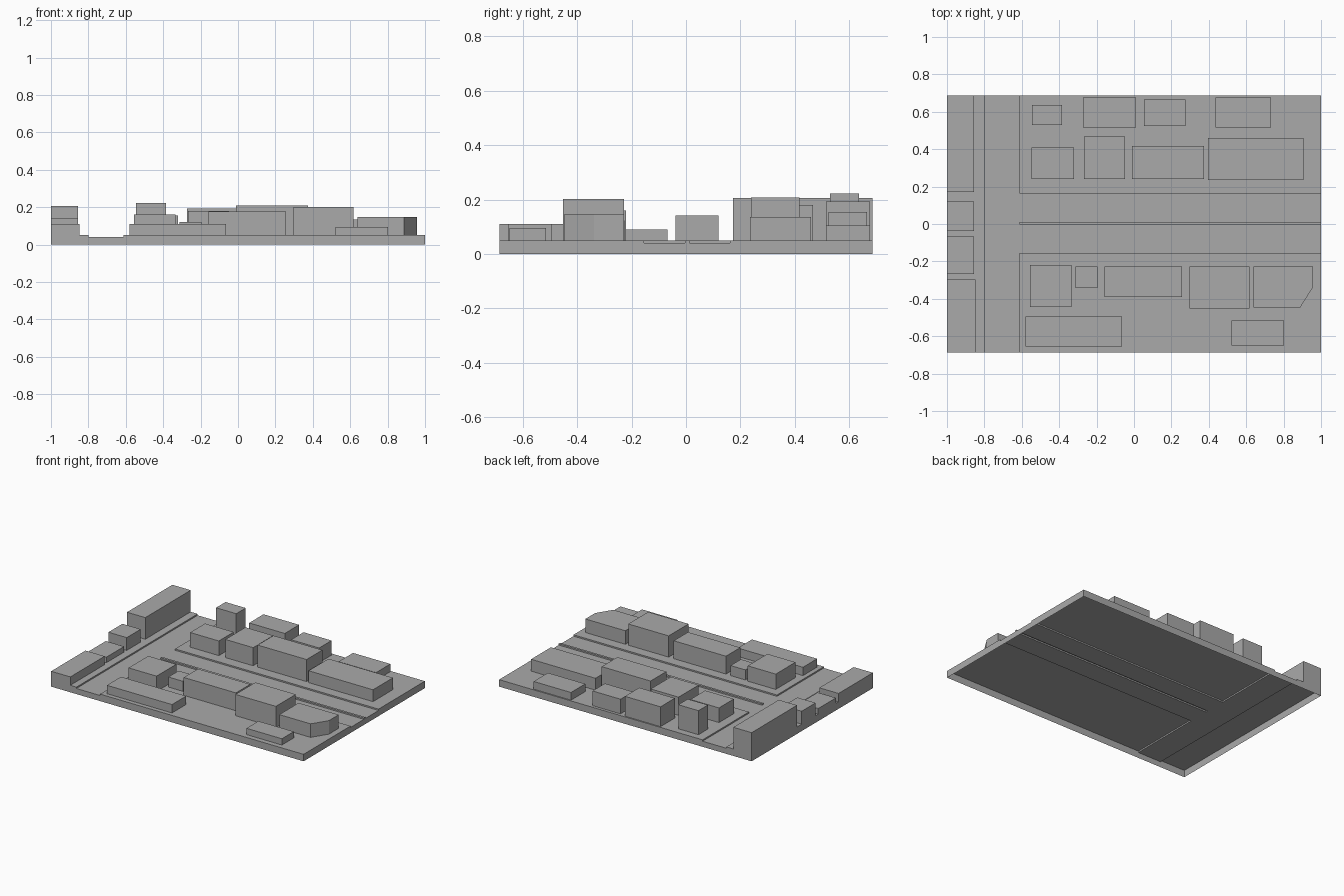
import bpy
import bmesh

default_cube = bpy.data.objects.get("Cube")
if default_cube:
    bpy.data.objects.remove(default_cube, do_unlink=True)

GROUND, ROAD = 0.05, 0.04

# One plain colour for the whole model
grey = bpy.data.materials.new("plain grey")
grey.use_nodes = True
colour = (0.4, 0.4, 0.4, 1)
grey.diffuse_color = colour
grey.node_tree.nodes["Principled BSDF"].inputs["Base Color"].default_value = colour


def finish(name, bm):
    """Turn a bmesh into a named, flat-shaded object."""
    bmesh.ops.remove_doubles(bm, verts=bm.verts, dist=0.0001)
    mesh = bpy.data.meshes.new(name)
    bm.to_mesh(mesh)
    bm.free()
    mesh.materials.append(grey)
    obj = bpy.data.objects.new(name, mesh)
    bpy.context.scene.collection.objects.link(obj)
    return obj


def quad(bm, *corners):
    bm.faces.new([bm.verts.new(corner) for corner in corners])


def prism(name, outline, top):
    """Raise a counter-clockwise footprint from the ground to a flat roof."""
    bm = bmesh.new()
    bm.faces.new([bm.verts.new((x, y, top)) for x, y in outline])
    for (ax, ay), (bx, by) in zip(outline, outline[1:] + outline[:1]):
        quad(bm, (ax, ay, GROUND), (bx, by, GROUND), (bx, by, top), (ax, ay, top))
    return finish(name, bm)


def block(name, left, right, front, back, top):
    outline = [(left, front), (right, front), (right, back), (left, back)]
    return prism(name, outline, top)


# Ground shell: raised pavements, sunken roads, a thin median, open underneath
xs = [-1, -0.8, -0.612, 1]
ys = [-0.686, -0.155, -0.004, 0.012, 0.162, 0.686]
columns, rows = len(xs) - 1, len(ys) - 1


def level(i, j):
    if not (0 <= i < columns and 0 <= j < rows):
        return 0
    side_road = i == 1
    main_road = i == 2 and j in (1, 3)
    return ROAD if side_road or main_road else GROUND


shell = bmesh.new()
for i in range(columns):
    for j in range(rows):
        z = level(i, j)
        x0, x1, y0, y1 = xs[i], xs[i + 1], ys[j], ys[j + 1]
        quad(shell, (x0, y0, z), (x1, y0, z), (x1, y1, z), (x0, y1, z))
        # Kerbs and outer walls drop to any lower neighbour
        sides = [
            (level(i, j - 1), (x0, y0), (x1, y0)),
            (level(i + 1, j), (x1, y0), (x1, y1)),
            (level(i, j + 1), (x1, y1), (x0, y1)),
            (level(i - 1, j), (x0, y1), (x0, y0)),
        ]
        for low, a, b in sides:
            if low < z:
                quad(shell, (*a, low), (*b, low), (*b, z), (*a, z))
finish("ground_and_roads", shell)

# Row of buildings along the side road
for name, front, back, top in [
    ("side_street_long_hall", 0.172, 0.686, 0.205),
    ("side_street_house", -0.038, 0.12, 0.142),
    ("side_street_low_house", -0.268, -0.068, 0.09),
]:
    block(name, -1, -0.855, front, back, top)
block("side_street_corner_hall", -1, -0.848, -0.686, -0.298, 0.11)

# Buildings behind the main road
block("rear_tower", -0.545, -0.385, 0.53, 0.637, 0.222)
block("rear_hall", -0.272, 0.01, 0.515, 0.677, 0.192)
block("rear_house", 0.053, 0.275, 0.525, 0.665, 0.155)
block("rear_low_house", 0.437, 0.733, 0.515, 0.677, 0.105)
block("back_street_left_house", -0.547, -0.32, 0.24, 0.408, 0.155)
block("back_street_deep_house", -0.268, -0.048, 0.24, 0.467, 0.18)
block("back_street_tall_hall", -0.012, 0.375, 0.24, 0.418, 0.208)
block("back_street_wide_hall", 0.395, 0.905, 0.235, 0.46, 0.135)

# Buildings in front of the main road
block("front_street_left_house", -0.557, -0.335, -0.443, -0.22, 0.16)
block("front_street_small_house", -0.312, -0.195, -0.343, -0.226, 0.122)
block("front_street_long_hall", -0.157, 0.257, -0.39, -0.228, 0.178)
block("front_street_tall_hall", 0.297, 0.617, -0.453, -0.228, 0.202)
prism(
    "front_street_cut_corner_house",
    [(0.64, -0.447), (0.888, -0.447), (0.957, -0.338), (0.957, -0.228), (0.64, -0.228)],
    0.147,
)
block("front_long_shed", -0.58, -0.064, -0.655, -0.495, 0.11)
block("front_low_shed", 0.522, 0.803, -0.65, -0.515, 0.095)
